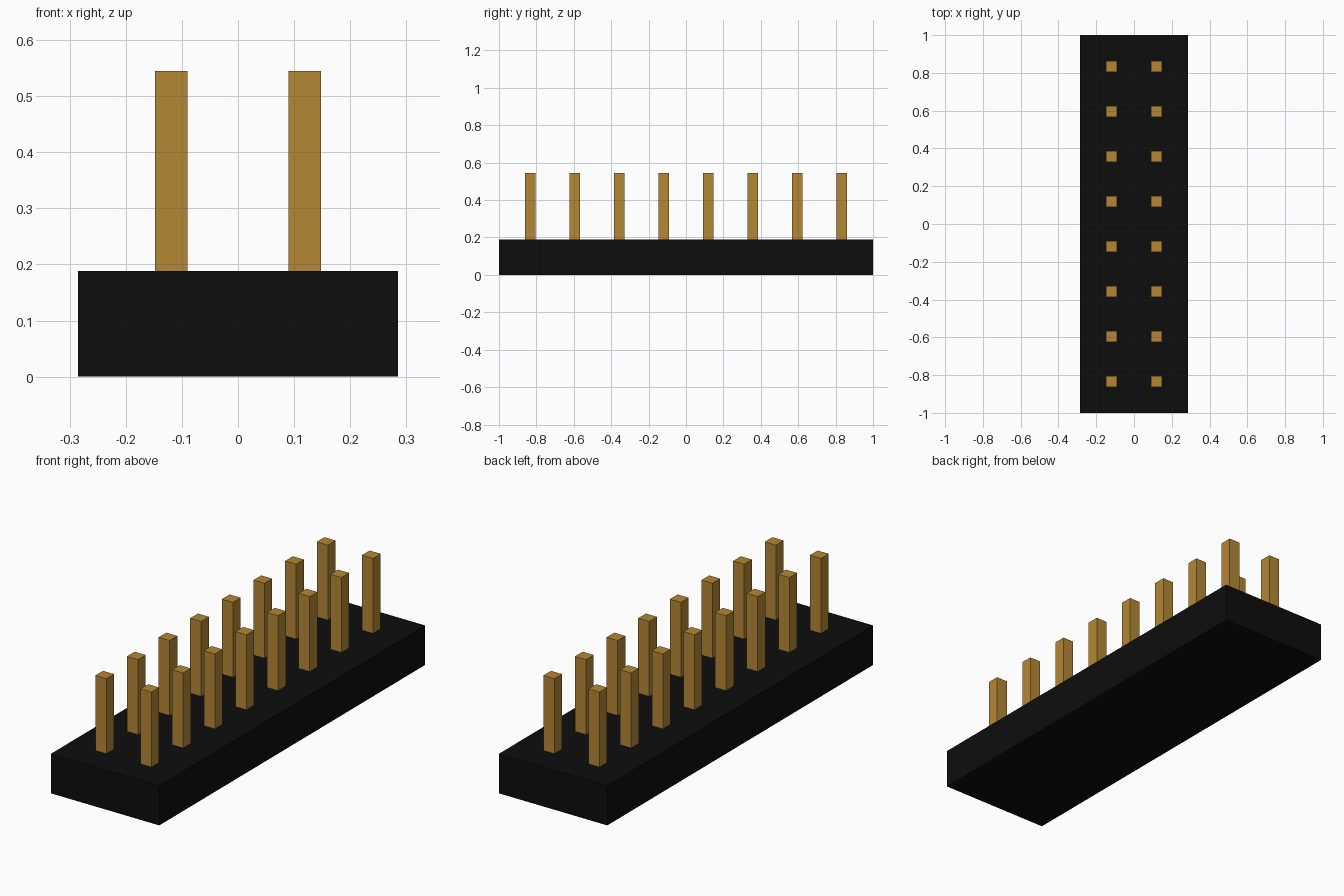
import bpy
import bmesh
from mathutils import Matrix, Vector

if "Cube" in bpy.data.objects:
    bpy.data.objects.remove(bpy.data.objects["Cube"], do_unlink=True)


def make_material(name, rgb):
    mat = bpy.data.materials.new(name)
    mat.use_nodes = True
    mat.diffuse_color = (*rgb, 1)
    mat.node_tree.nodes["Principled BSDF"].inputs["Base Color"].default_value = (*rgb, 1)
    return mat


def make_box(name, size, centre, mat):
    bm = bmesh.new()
    bmesh.ops.create_cube(bm, size=1, matrix=Matrix.Diagonal((*size, 1)))
    mesh = bpy.data.meshes.new(name)
    bm.to_mesh(mesh)
    bm.free()
    mesh.materials.append(mat)
    obj = bpy.data.objects.new(name, mesh)
    obj.location = Vector(centre)
    bpy.context.collection.objects.link(obj)
    return obj


black = make_material("black plastic", (0.004, 0.004, 0.004))
gold = make_material("gold metal", (0.46, 0.245, 0.035))

# Plastic base block
BASE_H = 0.188
make_box("base", (0.571, 2, BASE_H), (0, 0, BASE_H / 2), black)

# Two rows of eight square pins, standing on the base
ROWS, PITCH, PIN_W, TOP = 8, 0.238, 0.058, 0.545
for side, x in (("right", -PITCH / 2), ("left", PITCH / 2)):
    for i in range(ROWS):
        y = (i - (ROWS - 1) / 2) * PITCH
        make_box(f"{side}_pin_{i + 1}", (PIN_W, PIN_W, TOP - BASE_H),
                 (x, y, (TOP + BASE_H) / 2), gold)
